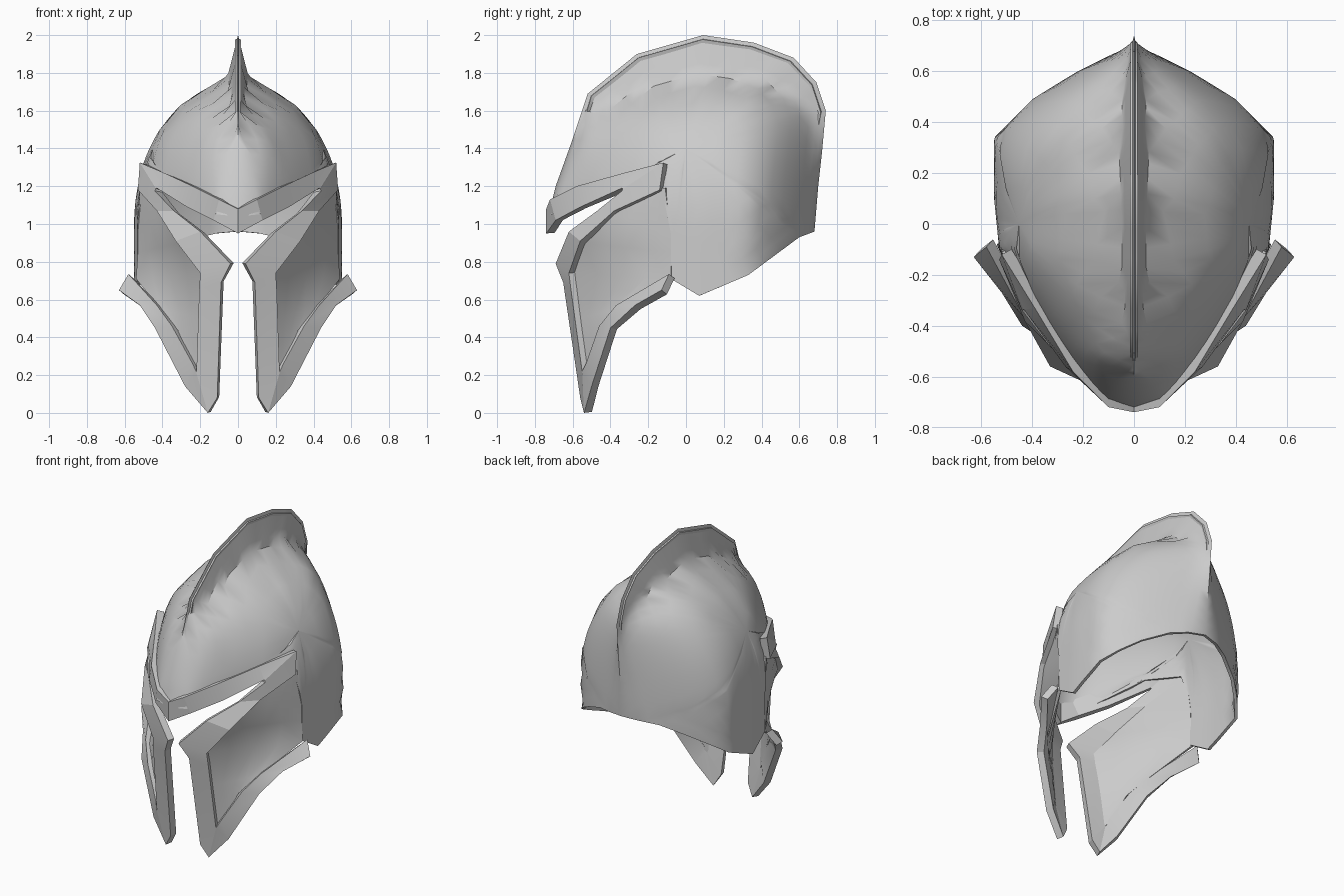
import bpy
import bmesh
from math import sqrt, hypot
from mathutils import Vector

cube = bpy.data.objects.get("Cube")
if cube:
    bpy.data.objects.remove(cube, do_unlink=True)

steel = bpy.data.materials.new("grey_steel")
steel.use_nodes = True
GREY = (0.6, 0.6, 0.6, 1)
steel.diffuse_color = GREY
for node in steel.node_tree.nodes:
    if node.type == 'BSDF_PRINCIPLED':
        node.inputs["Base Color"].default_value = GREY


def interpolate(table, value):
    """Piecewise linear lookup in a list of (key, result) pairs."""
    if value <= table[0][0]:
        return table[0][1]
    for (a, fa), (b, fb) in zip(table, table[1:]):
        if value <= b:
            return fa + (fb - fa) * (value - a) / (b - a)
    return table[-1][1]


def subdivide(points, steps):
    """Insert evenly spaced points along an open polyline."""
    result = []
    for start, end in zip(points, points[1:]):
        a, b = Vector(start), Vector(end)
        result += [a.lerp(b, i / steps) for i in range(steps)]
    return result + [Vector(points[-1])]


def make_shell(name, bm, thickness, smooth_angle):
    """Turn one open half surface into a mirrored, thickened object."""
    bmesh.ops.recalc_face_normals(bm, faces=bm.faces)
    outward = Vector((1, -0.3, 0))
    if sum(f.normal.dot(outward) * f.calc_area() for f in bm.faces) < 0:
        bmesh.ops.reverse_faces(bm, faces=bm.faces)
    mesh = bpy.data.meshes.new(name)
    bm.to_mesh(mesh)
    bm.free()
    mesh.materials.append(steel)
    obj = bpy.data.objects.new(name, mesh)
    bpy.context.collection.objects.link(obj)
    bpy.ops.object.select_all(action='DESELECT')
    obj.select_set(True)
    bpy.context.view_layer.objects.active = obj
    mirror = obj.modifiers.new("mirror", 'MIRROR')
    mirror.merge_threshold = 0.002
    solid = obj.modifiers.new("thickness", 'SOLIDIFY')
    solid.thickness = thickness
    solid.offset = -1
    for modifier in ("mirror", "thickness"):
        bpy.ops.object.modifier_apply(modifier=modifier)
    bpy.ops.object.shade_smooth_by_angle(angle=smooth_angle)
    return obj


def make_strip(name, pairs, steps, thickness, smooth_angle):
    """Bridge pairs of edge points with quads."""
    bm = bmesh.new()
    rows = [[bm.verts.new(Vector(a).lerp(Vector(b), i / steps))
             for i in range(steps + 1)] for a, b in pairs]
    for r, s in zip(rows, rows[1:]):
        for i in range(steps):
            bm.faces.new((r[i], r[i + 1], s[i + 1], s[i]))
    return make_shell(name, bm, thickness, smooth_angle)


# Dome: half width by depth, and height of the round skull under the fin
PLAN = [(-0.74, 0), (-0.72, 0.11), (-0.6, 0.2), (-0.35, 0.38), (-0.1, 0.53),
        (0.1, 0.55), (0.34, 0.55), (0.49, 0.4), (0.6, 0.22), (0.68, 0.06), (0.74, 0)]
SKULL = [(-0.74, 1.05), (-0.69, 1.2), (-0.6, 1.42), (-0.52, 1.56), (-0.26, 1.68),
         (0.09, 1.75), (0.36, 1.74), (0.57, 1.66), (0.74, 1.5)]
CREST = [(-0.73, 1.04), (-0.69, 1.2), (-0.6, 1.45), (-0.52, 1.69), (-0.26, 1.9),
         (0.09, 2), (0.36, 1.96), (0.57, 1.88), (0.69, 1.75), (0.74, 1.6),
         (0.72, 1.38), (0.7, 1.2), (0.68, 0.96)]
RIM = [(0.68, 0.96), (0.6, 0.93), (0.33, 0.73), (0.07, 0.62), (-0.08, 0.71),
       (-0.08, 0.95), (-0.13, 1.2), (-0.33, 1.22), (-0.55, 1.12), (-0.73, 1.04)]


def half_width(y, z):
    rise = max(0, z - 1) / (interpolate(SKULL, y) - 1)
    return interpolate(PLAN, y) * sqrt(max(0, 1 - rise * rise))


crest = subdivide(CREST, 3)
rim = subdivide(RIM, 3)[1:-1]
pole = Vector((0, 1.4))
RINGS = (0.2, 0.4, 0.55, 0.66, 0.75, 0.82, 0.88, 0.93, 0.97, 1)

bm = bmesh.new()
center = bm.verts.new((half_width(*pole), *pole))
rays = []
for i, end in enumerate(crest + rim):
    on_crest = i < len(crest)
    ray = []
    for f in RINGS:
        y, z = pole.lerp(end, f)
        x = half_width(y, z)
        if on_crest:
            # The thin fin widens below the ridge and blends into the skull
            depth = (1 - f) * (end - pole).length
            x = hypot(x, min(depth / 4, 0.06)) if f < 1 else 0
        ray.append(bm.verts.new((x, y, z)))
    rays.append(ray)
for r, s in zip(rays, rays[1:] + rays[:1]):
    bm.faces.new((center, r[0], s[0]))
    for i in range(len(RINGS) - 1):
        bm.faces.new((r[i], r[i + 1], s[i + 1], s[i]))
make_shell("helmet_dome", bm, 0.02, 0.7)

# Recessed cheek panels, front edge to rear edge
make_strip("cheek_panels", [
    ((0.48, -0.17, 1.19), (0.52, -0.11, 1.19)),
    ((0.4, -0.38, 1.05), (0.53, -0.08, 0.95)),
    ((0.3, -0.55, 0.9), (0.53, -0.08, 0.85)),
    ((0.18, -0.6, 0.74), (0.54, -0.08, 0.71)),
    ((0.19, -0.57, 0.5), (0.41, -0.36, 0.55)),
    ((0.2, -0.53, 0.22), (0.32, -0.45, 0.44)),
    ((0.2, -0.53, 0.2), (0.23, -0.51, 0.24)),
], 4, 0.02, 0.6)

# Raised frame: brow, eye slit corner, nose edge, tip and flared jaw
make_strip("visor_frame", [
    ((0, -0.74, 1.08), (0, -0.74, 0.95)),
    ((0.1, -0.72, 1.13), (0.13, -0.69, 1.02)),
    ((0.24, -0.58, 1.2), (0.27, -0.56, 1.09)),
    ((0.39, -0.33, 1.27), (0.43, -0.34, 1.19)),
    ((0.52, -0.12, 1.325), (0.435, -0.335, 1.188)),
    ((0.53, -0.14, 1.18), (0.44, -0.34, 1.175)),
    ((0.43, -0.38, 1.07), (0.34, -0.47, 1.07)),
    ((0.33, -0.56, 0.91), (0.2, -0.62, 0.96)),
    ((0.2, -0.62, 0.74), (0.04, -0.69, 0.79)),
    ((0.205, -0.61, 0.66), (0.09, -0.65, 0.69)),
    ((0.22, -0.55, 0.22), (0.11, -0.56, 0.08)),
    ((0.222, -0.55, 0.22), (0.16, -0.54, 0)),
    ((0.24, -0.53, 0.26), (0.28, -0.5, 0.14)),
    ((0.35, -0.46, 0.46), (0.44, -0.4, 0.45)),
    ((0.43, -0.37, 0.57), (0.52, -0.27, 0.57)),
    ((0.58, -0.09, 0.735), (0.63, -0.13, 0.65)),
], 1, 0.045, 0.3)
